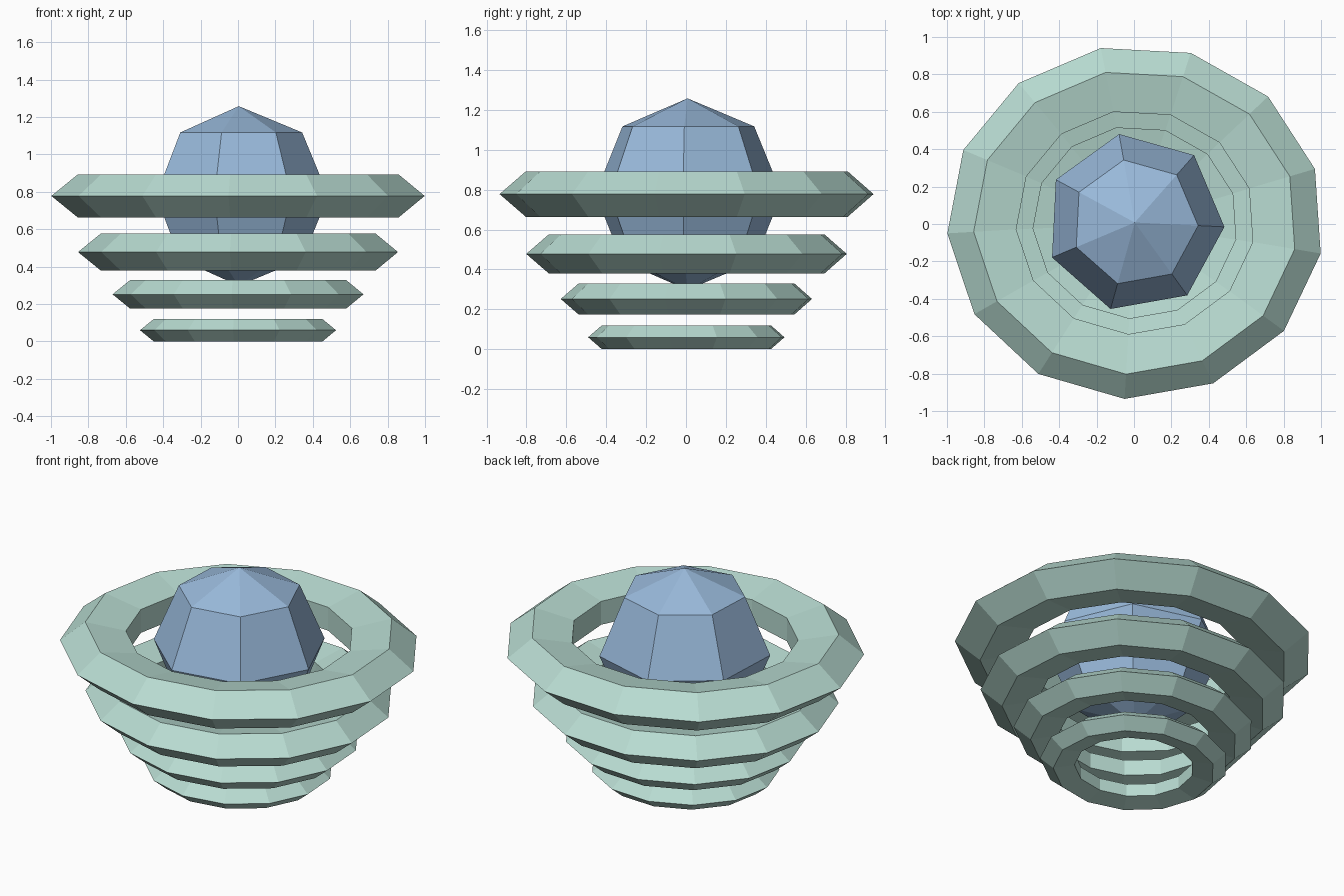
import bpy, bmesh
from math import cos, sin, pi, radians

if "Cube" in bpy.data.objects:
    bpy.data.objects.remove(bpy.data.objects["Cube"])


def material(name, color):
    m = bpy.data.materials.new(name)
    m.diffuse_color = color
    m.use_nodes = True
    m.node_tree.nodes["Principled BSDF"].inputs["Base Color"].default_value = m.diffuse_color
    return m


def make_object(name, bm, mat):
    bmesh.ops.recalc_face_normals(bm, faces=bm.faces)
    me = bpy.data.meshes.new(name)
    bm.to_mesh(me)
    bm.free()
    me.materials.append(mat)
    ob = bpy.data.objects.new(name, me)
    bpy.context.collection.objects.link(ob)


SIDES, SECTION = 13, 5          # low-poly torus, five-sided section
MAJOR, MINOR = 0.803, 0.204
OVAL, FLAT = 0.94, 0.59         # squash in y and in z
PHASE = radians(-10.2)


def ring(name, scale, z, mat):
    bm = bmesh.new()
    loops = []
    for i in range(SIDES):
        a = PHASE + 2 * pi * i / SIDES
        loop = []
        for j in range(SECTION):
            b = 2 * pi * j / SECTION
            r = MAJOR + MINOR * cos(b)
            loop.append(bm.verts.new((scale * (r * cos(a) + 0.007),
                                      scale * (r * OVAL * sin(a) + 0.01),
                                      z + scale * MINOR * FLAT * sin(b))))
        loops.append(loop)
    for i in range(SIDES):
        p, q = loops[i], loops[(i + 1) % SIDES]
        for j in range(SECTION):
            k = (j + 1) % SECTION
            bm.faces.new((p[j], q[j], q[k], p[k]))
    make_object(name, bm, mat)


teal = material("pale_teal", (0.48, 0.71, 0.64, 1))
blue = material("soft_blue", (0.32, 0.49, 0.71, 1))

# Stacked rings, widening upward
for n, (s, z) in enumerate([(0.525, 0.06), (0.672, 0.252),
                            (0.857, 0.478), (1.0, 0.778)]):
    ring(f"ring_{n + 1}", s, z, teal)

# Faceted ball floating inside the top ring
bm = bmesh.new()
bmesh.ops.create_uvsphere(bm, u_segments=7, v_segments=4, radius=0.48)
# turn so that one vertex column sits just below +x
v = max((v for v in bm.verts if abs(v.co.z) < 0.01), key=lambda v: v.co.x)
turn = radians(-2.8) - v.co.to_2d().angle_signed((1, 0))
c, s = cos(turn), sin(turn)
for v in bm.verts:
    x, y, z = v.co
    v.co = (c * x - s * y + 0.004, s * x + c * y + 0.008, z + 0.778)
make_object("core_ball", bm, blue)
